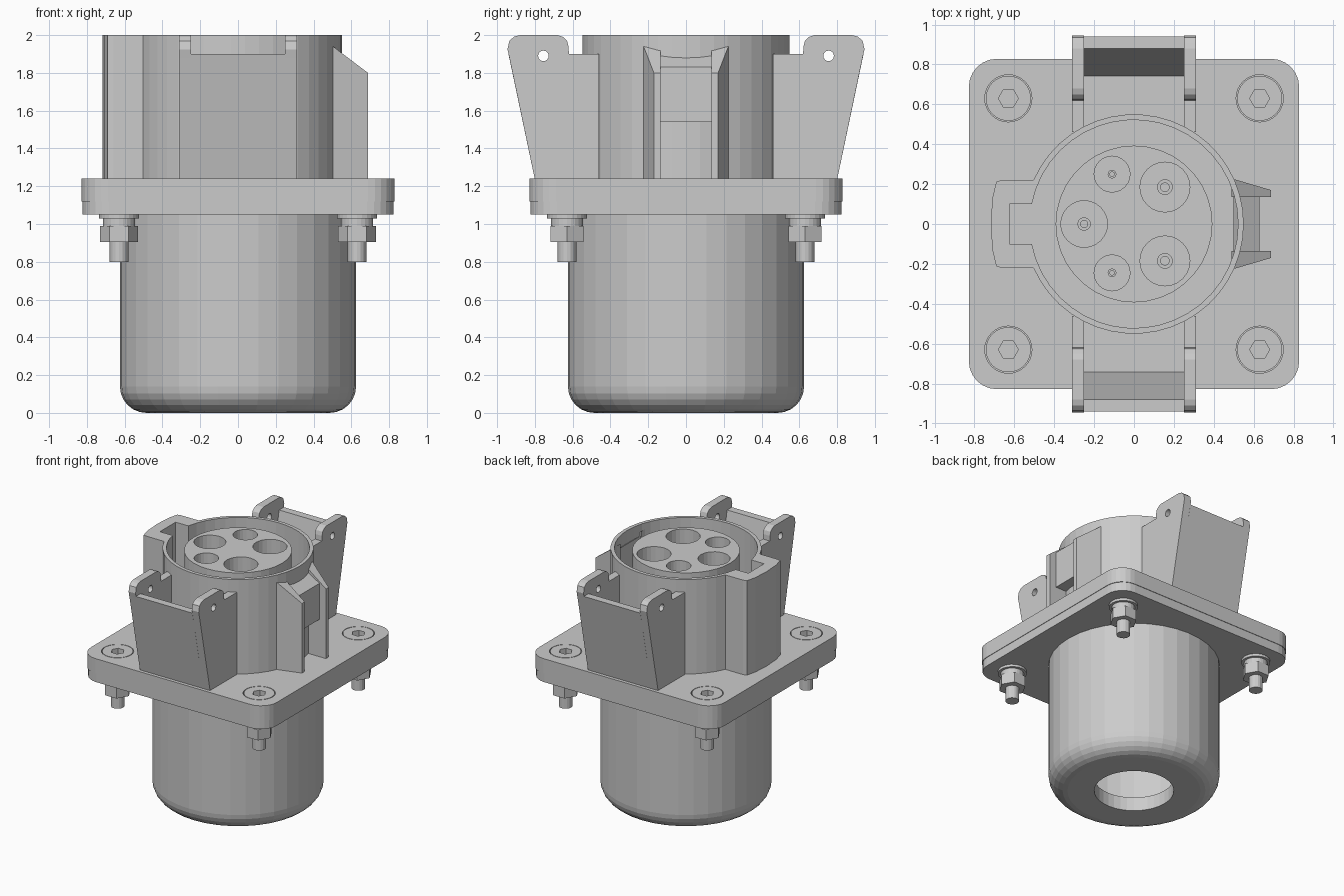
import bpy, bmesh, math
from mathutils import Matrix

if "Cube" in bpy.data.objects:
    bpy.data.objects.remove(bpy.data.objects["Cube"])

grey = bpy.data.materials.new("light_grey")
grey.diffuse_color = (0.6, 0.6, 0.6, 1)
grey.use_nodes = True
grey.node_tree.nodes["Principled BSDF"].inputs["Base Color"].default_value = grey.diffuse_color


def finish(name, bm):
    bmesh.ops.remove_doubles(bm, verts=bm.verts, dist=0.0002)
    bmesh.ops.recalc_face_normals(bm, faces=bm.faces)
    me = bpy.data.meshes.new(name)
    bm.to_mesh(me)
    bm.free()
    me.materials.clear()
    me.materials.append(grey)
    for p in me.polygons:
        p.material_index = 0
        p.use_smooth = False
    ob = bpy.data.objects.new(name, me)
    bpy.context.collection.objects.link(ob)
    return ob


def circle(r, n=32, cx=0, cy=0, phase=0):
    return [(cx + r * math.cos(phase + 2 * math.pi * i / n),
             cy + r * math.sin(phase + 2 * math.pi * i / n)) for i in range(n)]


def arc(r, a0, a1, n, cx=0, cy=0):
    return [(cx + r * math.cos(math.radians(a0 + (a1 - a0) * i / n)),
             cy + r * math.sin(math.radians(a0 + (a1 - a0) * i / n))) for i in range(n + 1)]


def prism(name, loops, z0, z1, matrix=None):
    """Extrude an outline (first loop) with holes (other loops) from z0 to z1."""
    cu = bpy.data.curves.new(name + "_outline", 'CURVE')
    cu.dimensions = '2D'
    cu.fill_mode = 'BOTH'
    cu.extrude = (z1 - z0) / 2
    for loop in loops:
        sp = cu.splines.new('POLY')
        sp.points.add(len(loop) - 1)
        for p, (x, y) in zip(sp.points, loop):
            p.co = (x, y, 0, 1)
        sp.use_cyclic_u = True
    tmp = bpy.data.objects.new(name + "_outline", cu)
    bpy.context.collection.objects.link(tmp)
    bpy.context.view_layer.update()
    dg = bpy.context.evaluated_depsgraph_get()
    me = bpy.data.meshes.new_from_object(tmp.evaluated_get(dg))
    bm = bmesh.new()
    bm.from_mesh(me)
    bpy.data.objects.remove(tmp)
    bpy.data.curves.remove(cu)
    bpy.data.meshes.remove(me)
    bm.transform(Matrix.Translation((0, 0, (z0 + z1) / 2)))
    if matrix:
        bm.transform(matrix)
    return finish(name, bm)


def lathe(name, profile, n):
    """Revolve a closed (radius, z) profile about z."""
    bm = bmesh.new()
    rings = [[bm.verts.new((x, y, z)) for x, y in circle(r, n)] for r, z in profile]
    for a, b in zip(rings, rings[1:] + rings[:1]):
        for i in range(n):
            j = (i + 1) % n
            bm.faces.new((a[i], a[j], b[j], b[i]))
    return finish(name, bm)


def column(name, plan, z0, top):
    """Straight column over a plan outline; top height is a function of x."""
    bm = bmesh.new()
    lo = [bm.verts.new((x, y, z0)) for x, y in plan]
    hi = [bm.verts.new((x, y, top(x))) for x, y in plan]
    bm.faces.new(lo)
    bm.faces.new(hi)
    for i in range(len(plan)):
        j = (i + 1) % len(plan)
        bm.faces.new((lo[i], lo[j], hi[j], hi[i]))
    return finish(name, bm)


def rounded_square(h, r):
    c = h - r
    return [p for cx, cy, a in ((c, c, 0), (-c, c, 90), (-c, -c, 180), (c, -c, 270))
            for p in arc(r, a, a + 90, 6, cx, cy)]


# Lower housing: open shell with rounded bottom edge and cable hole
fillet = arc(0.14, -90, 0, 6, 0.485, 0.14)
lathe("lower_housing", [(0.29, 0)] + fillet +
      [(0.625, 1.06), (0.57, 1.06), (0.57, 0.16), (0.52, 0.11), (0.29, 0.11)], 36)

# Flange plate with screw holes, and gasket below it
corners = [(sx * 0.63, sy * 0.63) for sx in (-1, 1) for sy in (-1, 1)]
prism("flange_plate", [rounded_square(0.828, 0.14)] +
      [circle(0.118, 32, x, y) for x, y in corners], 1.12, 1.24)
prism("gasket", [rounded_square(0.824, 0.14)], 1.05, 1.12)

# Screws: socket head, washers, hex nut, threaded end
for x, y in corners:
    prism("screw_head", [circle(0.113, 32, x, y), circle(0.05, 6, x, y)], 1.115, 1.24)
    prism("flat_washer", [circle(0.105, 24, x, y)], 1.03, 1.055)
    prism("spring_washer", [circle(0.085, 24, x, y)], 0.99, 1.03)
    prism("hex_nut", [circle(0.1, 6, x, y)], 0.905, 0.99)
    prism("screw_end", [circle(0.05, 16, x, y)], 0.8, 0.91)

# Socket wall with a key slot on the left
outer = arc(0.55, -156.4, 156.4, 40) + [
    (-0.66, 0.22), (-0.69, 0.213), (-0.71, 0.13), (-0.718, 0),
    (-0.71, -0.13), (-0.69, -0.213), (-0.66, -0.22)]
inner = arc(0.522, -168.9, 168.9, 40) + [(-0.625, 0.1), (-0.625, -0.1)]
prism("socket_wall", [outer, inner], 1.235, 2.0)

# Contact insert with five wells and their pins
wells = [(-0.25, 0, 0.117, 0.034), (0.155, 0.185, 0.125, 0.04), (0.155, -0.185, 0.125, 0.04),
         (-0.11, 0.25, 0.09, 0.022), (-0.11, -0.245, 0.09, 0.022)]
prism("contact_insert", [circle(0.393, 36)] +
      [circle(r, 24, x, y) for x, y, r, p in wells], 1.235, 1.98)
for x, y, r, p in wells:
    prism("contact_pin", [circle(p, 12, x, y)], 1.235, 1.66)
    prism("pin_tip", [circle(p * 0.6, 12, x, y)], 1.66, 1.7)

# Latch on the right: two tapered ribs and the catch between them
for s in (-1, 1):
    column("latch_rib", [(0.49, s * 0.228), (0.688, s * 0.17), (0.688, s * 0.135), (0.49, s * 0.135)],
           1.235, lambda x: 1.95 if x < 0.6 else 1.8)
column("latch_catch", [(0.5, -0.136), (0.63, -0.136), (0.63, 0.136), (0.5, 0.136)],
       1.54, lambda x: 1.91 if x < 0.6 else 1.83)

# Hinge brackets at front and back: ears with pin holes and a leaning outer wall
to_yz = Matrix(((0, 0, 1, 0), (1, 0, 0, 0), (0, 1, 0, 0), (0, 0, 0, 1)))
ear = [(0.46, 1.235), (0.80, 1.235), (0.935, 1.88), (0.945, 1.925), (0.935, 1.97), (0.91, 1.992),
       (0.88, 2.0), (0.68, 2.0), (0.65, 1.99), (0.63, 1.97), (0.622, 1.94), (0.62, 1.9), (0.46, 1.9)]
wall = [(0.74, 1.235), (0.80, 1.235), (0.94, 1.9), (0.88, 1.9)]
for s, side in ((-1, "front"), (1, "back")):
    flip = lambda pts: [(s * y, z) for y, z in pts]
    for x0 in (-0.312, 0.25):
        prism(side + "_hinge_ear", [flip(ear), flip(circle(0.028, 16, 0.755, 1.89))],
              x0, x0 + 0.062, to_yz)
    prism(side + "_hinge_wall", [flip(wall)], -0.252, 0.252, to_yz)
